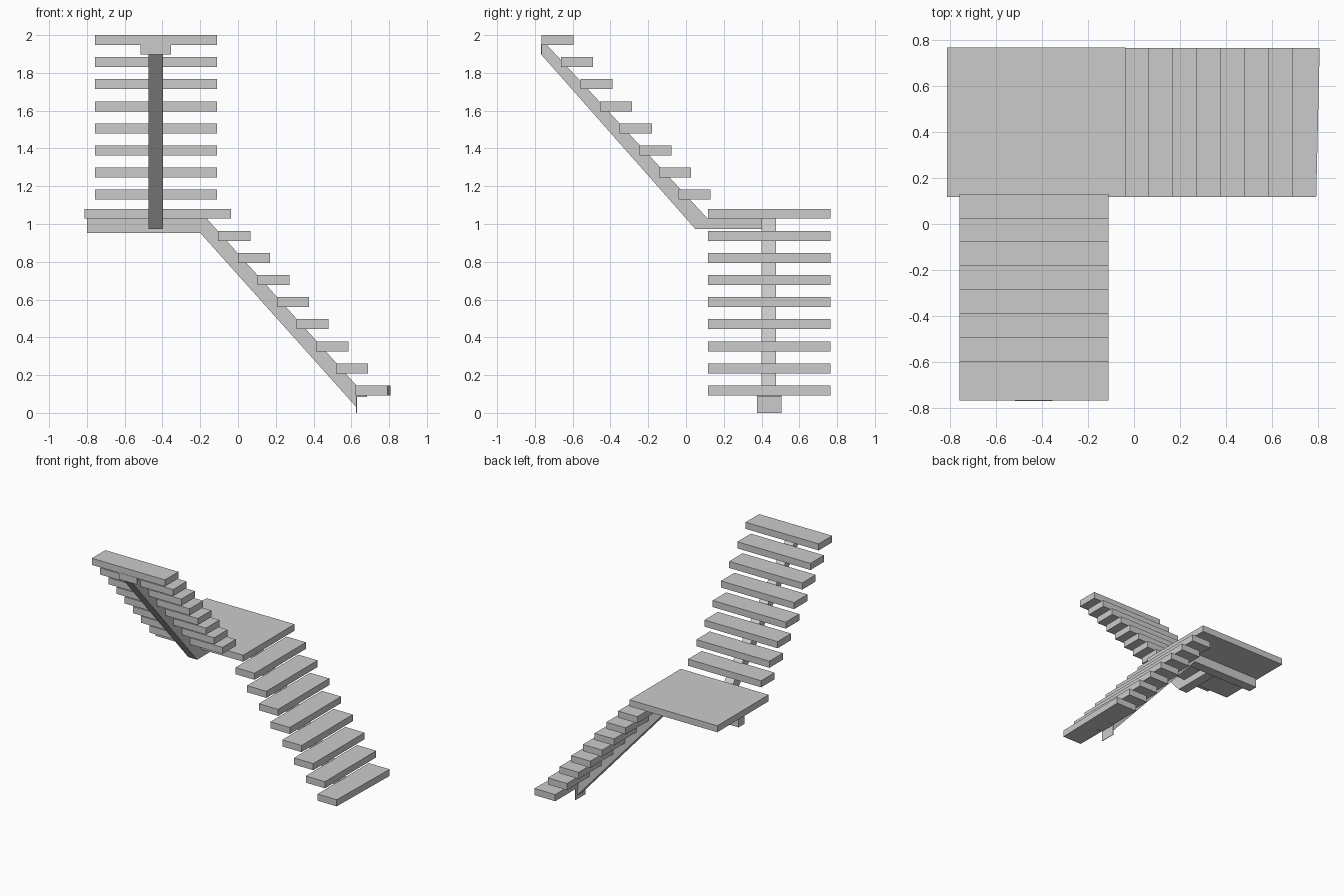
import bpy

if "Cube" in bpy.data.objects:
    bpy.data.objects.remove(bpy.data.objects["Cube"])


def prism(name, outline, axis, lo, hi):
    """Extrude a 2D outline along an axis (0=x, 1=y, 2=z) from lo to hi."""
    def point(p, h):
        c = list(p)
        c.insert(axis, h)
        return c
    n = len(outline)
    verts = [point(p, lo) for p in outline] + [point(p, hi) for p in outline]
    faces = [tuple(range(n))[::-1], tuple(range(n, 2 * n))]
    faces += [(i, (i + 1) % n, (i + 1) % n + n, i + n) for i in range(n)]
    mesh = bpy.data.meshes.new(name)
    mesh.from_pydata(verts, [], faces)
    ob = bpy.data.objects.new(name, mesh)
    bpy.context.collection.objects.link(ob)
    # consistent outward normals
    import bmesh
    bm = bmesh.new()
    bm.from_mesh(mesh)
    bmesh.ops.recalc_face_normals(bm, faces=bm.faces)
    bm.to_mesh(mesh)
    bm.free()
    return ob


def box(name, x0, x1, y0, y1, z0, z1):
    return prism(name, [(x0, y0), (x1, y0), (x1, y1), (x0, y1)], 2, z0, z1)


STEPS, RUN, RISE, DEPTH, THICK = 8, 0.1038, 0.1168, 0.17, 0.053

# lower flight, descending towards +x; the bottom tread has a slanted nose
for i in range(STEPS):
    x, z = -0.105 + i * RUN, 0.91 - i * RISE
    nose = 0.015 if i == STEPS - 1 else 0
    prism(f"lower_tread_{i + 1}",
          [(x, 0.117), (x + DEPTH, 0.117), (x + DEPTH + nose, 0.765), (x, 0.765)],
          2, z, z + THICK)

# upper flight, rising towards -y
for i in range(STEPS):
    y, z = -0.766 + i * RUN, 1.947 - i * RISE
    box(f"upper_tread_{i + 1}", -0.757, -0.11, y, y + DEPTH, z, z + THICK)

# landing
box("landing", -0.813, -0.036, 0.117, 0.766, 1.028, 1.08)

# central stringers under each flight
prism("lower_stringer",
      [(-0.80, 1.028), (-0.165, 1.028), (0.627, 0.145), (0.627, 0.03),
       (-0.20, 0.953), (-0.80, 0.953)], 1, 0.40, 0.477)
prism("upper_stringer",
      [(0.40, 1.028), (0.115, 1.028), (-0.735, 1.947), (-0.766, 1.947),
       (-0.766, 1.897), (0.05, 0.973), (0.40, 0.973)], 0, -0.475, -0.397)

# fixing plates at the foot and the head
box("foot_plate", 0.625, 0.629, 0.375, 0.505, 0.0, 0.085)
box("foot_plate_flange", 0.625, 0.683, 0.375, 0.505, 0.083, 0.092)
box("head_plate", -0.516, -0.355, -0.768, -0.763, 1.897, 1.95)
